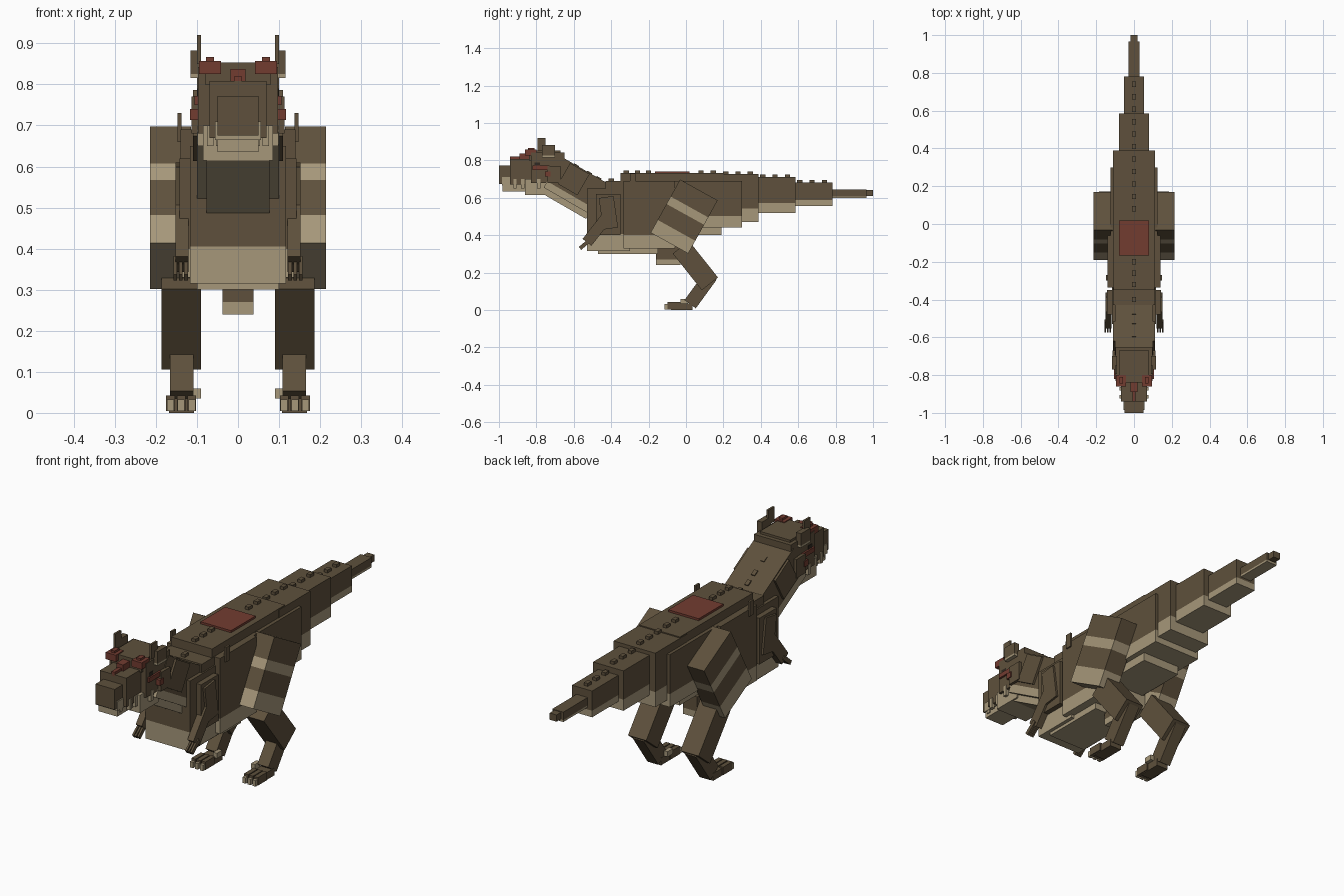
import bpy, bmesh, math
from mathutils import Vector, Matrix


def material(name, rgb):
    m = bpy.data.materials.new(name)
    m.diffuse_color = (*rgb, 1)
    return m


MATS = [material("brown_hide", (0.112, 0.081, 0.045)),
        material("tan_belly", (0.38, 0.31, 0.195)),
        material("red_crest", (0.17, 0.045, 0.03)),
        material("dark_eye", (0.03, 0.022, 0.015))]
BROWN, TAN, RED, DARK = range(4)


def block(name, centre, size, mat=BROWN, angle=0, bands=()):
    """Box turned about x; bands are tan height ranges, 0 = bottom and 1 = top."""
    bm = bmesh.new()
    bmesh.ops.create_cube(bm, size=1)
    for cut in {c for b in bands for c in b if 0 < c < 1}:
        bmesh.ops.bisect_plane(bm, geom=bm.verts[:] + bm.edges[:] + bm.faces[:],
                               plane_co=(0, 0, cut - 0.5), plane_no=(0, 0, 1))
    for f in bm.faces:
        h = f.calc_center_median().z + 0.5
        f.material_index = TAN if any(a - 0.001 <= h <= b for a, b in bands) else mat
    bm.transform(Matrix.Translation(Vector(centre))
                 @ Matrix.Rotation(math.radians(angle), 4, 'X')
                 @ Matrix.Diagonal((*size, 1)))
    me = bpy.data.meshes.new(name)
    bm.to_mesh(me)
    bm.free()
    for m in MATS:
        me.materials.append(m)
    ob = bpy.data.objects.new(name, me)
    bpy.context.collection.objects.link(ob)
    return ob


def span(name, x, y, z, mat=BROWN, bands=()):
    """Upright box from its ranges."""
    r = (x, y, z)
    return block(name, [(a + b) / 2 for a, b in r], [b - a for a, b in r], mat, 0, bands)


def mid(name, w, y, z, mat=BROWN, bands=()):
    """Upright box centred on x with half width w."""
    return span(name, (-w, w), y, z, mat, bands)


def pair(name, x, y, z, mat=BROWN, bands=()):
    """Upright box on both sides."""
    span("left_" + name, x, y, z, mat, bands)
    span("right_" + name, (-x[1], -x[0]), y, z, mat, bands)


def limb(name, x, yz, size, angle, mat=BROWN, bands=()):
    """Turned box on both sides; size is depth and length."""
    for side, s in (("left_", 1), ("right_", -1)):
        block(side + name, (s * (x[0] + x[1]) / 2, *yz), (x[1] - x[0], *size), mat, angle, bands)


# Torso
mid("chest", 0.117, (-0.53, -0.3), (0.315, 0.65), bands=[(0, 0.27)])
mid("shoulder_hump", 0.11, (-0.43, -0.3), (0.55, 0.69))
mid("ribcage", 0.14, (-0.335, -0.06), (0.33, 0.69), bands=[(0, 0.2)])
mid("belly_plate", 0.1, (-0.47, -0.15), (0.3, 0.33), TAN)
mid("back", 0.108, (-0.35, 0.2), (0.45, 0.732))
mid("pelvis", 0.125, (-0.1, 0.3), (0.44, 0.69), bands=[(0, 0.25)])
mid("hip_underside", 0.1, (-0.15, 0.19), (0.4, 0.5), TAN)
mid("pelvic_bone", 0.038, (-0.16, -0.03), (0.24, 0.34), bands=[(0, 0.3)])
mid("back_patch", 0.08, (-0.167, 0.018), (0.725, 0.742), RED)
pair("shoulder_plate", (0.11, 0.142), (-0.48, -0.35), (0.4, 0.62))
pair("back_fin", (0.137, 0.147), (-0.30, -0.27), (0.66, 0.73))

# Tail, tapering backwards
for i, (w, y0, y1, z0, z1, t) in enumerate([
        (0.11, 0.15, 0.388, 0.47, 0.727, 0.28), (0.08, 0.38, 0.585, 0.52, 0.71, 0.28),
        (0.053, 0.58, 0.782, 0.557, 0.682, 0.25), (0.029, 0.78, 0.965, 0.598, 0.645, 0.2),
        (0.018, 0.96, 1.0, 0.61, 0.642, 0)]):
    mid(f"tail_segment_{i + 1}", w, (y0, y1), (z0, z1), bands=[(0, t)] if t else [])

# Neck and throat
block("neck", (0, -0.588, 0.665), (0.2, 0.29, 0.19), angle=-30, bands=[(0, 0.2)])
block("throat", (0, -0.625, 0.58), (0.154, 0.25, 0.07), TAN, -30)
block("nape", (0, -0.6, 0.7), (0.22, 0.12, 0.13), angle=-30)

# Skull, snout and jaws
mid("skull", 0.097, (-0.83, -0.65), (0.68, 0.842))
mid("brow", 0.08, (-0.84, -0.67), (0.8, 0.853))
pair("cheek", (0.08, 0.113), (-0.74, -0.67), (0.68, 0.77))
mid("snout", 0.07, (-0.94, -0.8), (0.67, 0.808))
mid("nose", 0.05, (-1.0, -0.92), (0.675, 0.772))
mid("front_lip", 0.056, (-0.985, -0.9), (0.665, 0.71), TAN)
mid("lower_jaw", 0.05, (-0.98, -0.8), (0.635, 0.672), TAN)
mid("jaw_base", 0.085, (-0.86, -0.72), (0.615, 0.7), TAN)
for i in range(5):
    y = -0.965 + i * 0.042
    x = 0.05 if i < 1 else 0.072 if i < 4 else 0.095
    pair(f"tooth_{i + 1}", (x - 0.012, x + 0.004), (y, y + 0.018), (0.65, 0.7), TAN)

# Red crests, eyes and horns
pair("brow_crest", (0.042, 0.095), (-0.86, -0.80), (0.825, 0.857), RED)
pair("crest_knob", (0.058, 0.078), (-0.845, -0.81), (0.85, 0.867), RED)
mid("nose_crest", 0.018, (-0.89, -0.84), (0.8, 0.838), RED)
mid("nose_knob", 0.009, (-0.94, -0.88), (0.8, 0.82), RED)
pair("cheek_spot", (0.09, 0.117), (-0.755, -0.725), (0.713, 0.74), RED)
pair("eye_ridge", (0.09, 0.106), (-0.82, -0.73), (0.75, 0.772), RED)
pair("eye", (0.09, 0.099), (-0.81, -0.78), (0.765, 0.79), DARK)
pair("horn_base", (0.09, 0.116), (-0.77, -0.70), (0.815, 0.882), bands=[(0, 0.15)])
pair("horn_tip", (0.09, 0.1), (-0.795, -0.75), (0.85, 0.92))

# Small spines down the middle of the back
def back_height(y):
    if y < -0.43:
        return 0.675 - 0.56 * (y + 0.43)
    for end, z in ((-0.35, 0.69), (0.2, 0.732), (0.388, 0.727), (0.585, 0.71)):
        if y < end:
            return z
    return 0.682


for i, y in enumerate([-0.59, -0.52, -0.47, -0.4, -0.32, -0.26, -0.2] +
                      [0.08 + 0.066 * k for k in range(11)]):
    block(f"spine_{i + 1}", (0, y, back_height(y) + 0.003), (0.02, 0.028, 0.022),
          angle=-30 if y < -0.43 else 0)

# Hind legs
limb("thigh", (0.115, 0.214), (-0.01, 0.50), (0.23, 0.325), -29,
     bands=[(0, 0.24), (0.54, 0.68)])
limb("shin", (0.09, 0.186), (0.05, 0.238), (0.11, 0.25), 38.5)
limb("ankle", (0.108, 0.166), (0.078, 0.108), (0.075, 0.19), -36)
pair("foot", (0.107, 0.168), (-0.08, 0.035), (0.0, 0.035))
for i, x in enumerate((0.102, 0.128, 0.154)):
    pair(f"toe_{i + 1}", (x, x + 0.021), (-0.1, -0.03), (0.004, 0.042))
    pair(f"claw_{i + 1}", (x + 0.002, x + 0.019), (-0.115, -0.098), (0.004, 0.032), TAN)
pair("inner_toe", (0.09, 0.11), (-0.03, 0.01), (0.035, 0.06), TAN)

# Arms and clawed hands
limb("upper_arm", (0.118, 0.152), (-0.415, 0.52), (0.08, 0.17), 8)
limb("forearm", (0.12, 0.152), (-0.48, 0.425), (0.06, 0.16), -38)
for i, x in enumerate((0.122, 0.135, 0.148)):
    limb(f"finger_{i + 1}", (x, x + 0.009), (-0.54, 0.352), (0.02, 0.07), -50)
